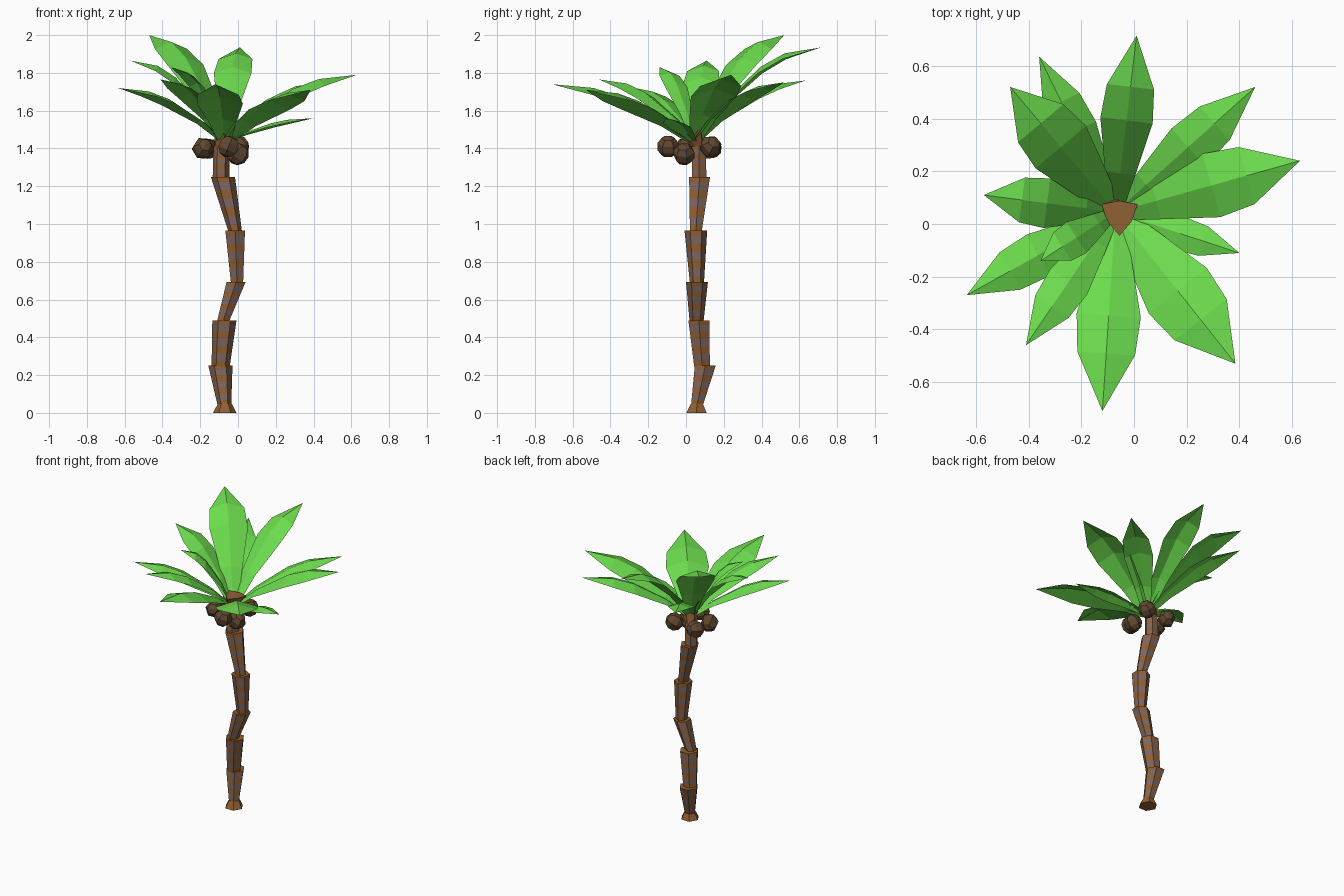
import bpy, bmesh, math
from mathutils import Vector

if "Cube" in bpy.data.objects:
    bpy.data.objects.remove(bpy.data.objects["Cube"])


def material(name, color):
    m = bpy.data.materials.new(name)
    m.diffuse_color = (*color, 1)
    m.use_nodes = True
    m.node_tree.nodes["Principled BSDF"].inputs["Base Color"].default_value = m.diffuse_color
    return m


BARK = material("bark", (0.28, 0.115, 0.035))
BAND = material("bark_band", (0.20, 0.135, 0.125))
LEAF = material("leaf", (0.15, 0.71, 0.075))
NUT = material("nut", (0.12, 0.065, 0.03))


def add_object(name, bm, mats, fix_normals=True):
    if fix_normals:
        bmesh.ops.recalc_face_normals(bm, faces=bm.faces)
    me = bpy.data.meshes.new(name)
    bm.to_mesh(me)
    bm.free()
    for m in mats:
        me.materials.append(m)
    ob = bpy.data.objects.new(name, me)
    bpy.context.collection.objects.link(ob)
    return ob


def trunk_segment(name, bottom, top, r0, r1, turn=0, bands=True, sides=6, star=0):
    """Tapered hexagonal tube with grey bands between alternate rings."""
    bm = bmesh.new()
    a, b = Vector(bottom), Vector(top)
    steps = [0, .13, .27, .45, .60, .76, .90, 1] if bands else [0, 1]
    rings = []
    for t in steps:
        c, r = a.lerp(b, t), r0 + (r1 - r0) * t
        ring = []
        for k in range(sides):
            ang = turn + math.tau * k / sides
            rk = r * (1 + star * t * (-1) ** k)
            ring.append(bm.verts.new(c + Vector((rk * math.cos(ang), rk * math.sin(ang), 0))))
        rings.append(ring)
    for i in range(len(rings) - 1):
        for k in range(sides):
            n = (k + 1) % sides
            f = bm.faces.new((rings[i][k], rings[i][n], rings[i + 1][n], rings[i + 1][k]))
            f.material_index = i % 2
    bm.faces.new(rings[0][::-1])
    bm.faces.new(rings[-1])
    return add_object(name, bm, [BARK, BAND])


def palm_leaf(name, tip, half_width, root=(-.07, .045, 1.43)):
    """Arched blade with a raised midrib, drooping edges and a pointed tip."""
    bm = bmesh.new()
    a, b = Vector(root), Vector(tip)
    side = Vector((0, 0, 1)).cross(b - a).normalized()
    arch = 1.1 * (b.z - a.z)
    rows = []
    for t, w in ((.04, .3), (.22, .58), (.52, 1), (.71, .9)):
        mid = a.lerp(b, t) + Vector((0, 0, arch * t * (1 - t)))
        drop = Vector((0, 0, -.33 * half_width * w))
        rows.append([bm.verts.new(p) for p in (
            mid + side * half_width * w + drop, mid,
            mid - side * half_width * w + drop)])
    end = bm.verts.new(b)
    for p, q in zip(rows, rows[1:]):
        for k in (0, 1):
            bm.faces.new((p[k], p[k + 1], q[k + 1], q[k]))
    for k in (0, 1):
        bm.faces.new((rows[-1][k], rows[-1][k + 1], end))
    # upper sides face up
    for f in bm.faces:
        f.normal_update()
        if f.normal.z < 0:
            f.normal_flip()
    return add_object(name, bm, [LEAF], fix_normals=False)


# Trunk: flared foot, then stacked segments that widen upwards
H = math.pi / 6
trunk_segment("trunk_foot", (-.07, .055, 0), (-.07, .058, .05), .062, .036, bands=False)
SEGMENTS = [
    ((-.072, .058, .04), (-.093, .102, .25), .036, .064, 0),
    ((-.092, .085, .245), (-.072, .068, .49), .048, .064, 0),
    ((-.079, .056, .485), (-.01, .058, .693), .037, .058, H),
    ((-.005, .058, .685), (-.015, .052, .965), .037, .060, H),
    ((-.015, .052, .96), (-.08, .072, 1.25), .036, .064, 0),
    ((-.09, .07, 1.245), (-.088, .068, 1.41), .044, .042, 0),
]
for i, (a, b, r0, r1, turn) in enumerate(SEGMENTS):
    trunk_segment(f"trunk_segment_{i + 1}", a, b, r0, r1, turn)
trunk_segment("crown_base", (-.088, .068, 1.41), (-.055, .035, 1.52), .042, .066, H,
              bands=False, star=.2)

# Leaves: tip position and half width
LEAVES = [
    ((.01, .715, 1.935), .10), ((.46, .52, 1.75), .095),
    ((.63, .24, 1.79), .125), ((.40, -.11, 1.56), .065),
    ((.385, -.53, 1.71), .14), ((-.12, -.71, 1.74), .122),
    ((-.41, -.46, 1.765), .085), ((-.635, -.27, 1.72), .09),
    ((-.355, -.14, 1.83), .07), ((-.57, .11, 1.865), .095),
    ((-.47, .52, 2.0), .125), ((-.36, .635, 1.76), .085),
]
for i, (tip, w) in enumerate(LEAVES):
    palm_leaf(f"leaf_{i + 1}", tip, w)

# Faceted nuts hanging round the neck of the trunk
NUTS = [(-.05, -.095, 1.41), (0, -.01, 1.37), (0, .13, 1.41),
        (-.165, .13, 1.40), (-.185, 0, 1.40)]
for i, p in enumerate(NUTS):
    bm = bmesh.new()
    bmesh.ops.create_uvsphere(bm, u_segments=6, v_segments=5, radius=.06)
    ob = add_object(f"nut_{i + 1}", bm, [NUT])
    ob.location = p
    ob.rotation_euler = (.5 * i, .4, .9 * i)
